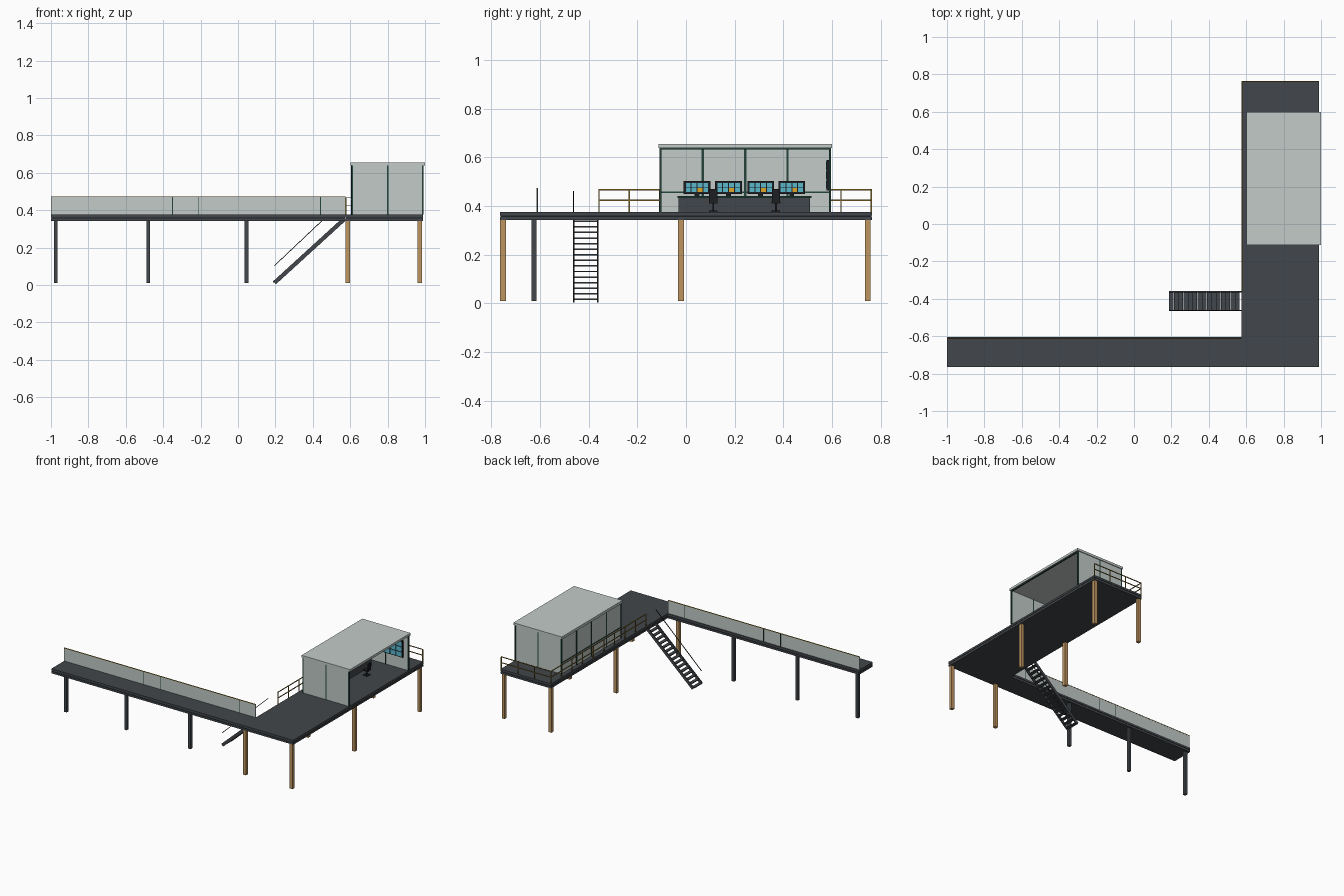
import bpy, math
from mathutils import Vector

if "Cube" in bpy.data.objects:
    bpy.data.objects.remove(bpy.data.objects["Cube"], do_unlink=True)


def material(name, r, g, b):
    m = bpy.data.materials.new(name)
    m.use_nodes = True
    m.diffuse_color = (r, g, b, 1)
    m.node_tree.nodes["Principled BSDF"].inputs["Base Color"].default_value = (r, g, b, 1)
    return m


DECK = material("deck grey", .055, .062, .07)
PANEL = material("pale panel", .54, .60, .58)
TIMBER = material("timber", .51, .30, .12)
RAIL = material("ochre rail", .30, .19, .03)
FRAME = material("dark green frame", .018, .06, .045)
BLACK = material("black", .012, .013, .016)
CYAN = material("screen cyan", .10, .48, .61)
AMBER = material("screen amber", .75, .38, .02)


def box(name, mat, x, y, z):
    """Box from (low, high) ranges along each axis."""
    lo, hi = zip(x, y, z)
    verts = [(a, b, c) for a in (lo[0], hi[0]) for b in (lo[1], hi[1]) for c in (lo[2], hi[2])]
    faces = [(0, 1, 3, 2), (4, 6, 7, 5), (0, 4, 5, 1), (2, 3, 7, 6), (0, 2, 6, 4), (1, 5, 7, 3)]
    me = bpy.data.meshes.new(name)
    me.from_pydata(verts, [], faces)
    me.materials.append(mat)
    ob = bpy.data.objects.new(name, me)
    bpy.context.collection.objects.link(ob)
    return ob


def around(c, w):
    return (c - w / 2, c + w / 2)


def bar(name, mat, a, b, width, depth):
    """Rectangular bar from a to b; depth lies in the vertical plane."""
    a, b = Vector(a), Vector(b)
    d = b - a
    ob = box(name, mat, (0, d.length), around(0, width), around(0, depth))
    ob.location = a
    ob.rotation_euler = (0, -math.atan2(d.z, math.hypot(d.x, d.y)), math.atan2(d.y, d.x))
    return ob


# Decks: two slabs with a dark joint between them
TOP = .376
for name, x, y in (("platform", (.575, .99), (-.765, .765)),
                   ("walkway", (-1, .575), (-.765, -.605))):
    box(name + "_floor", DECK, x, y, (.361, TOP))
    box(name + "_joint", BLACK, (x[0] + .002, x[1] - .002), (y[0] + .002, y[1] - .002), (.356, .361))
    box(name + "_base", DECK, x, y, (.342, .356))

# Support posts
for x in (.588, .972):
    for y in (-.752, -.02, .747):
        box("platform_post", TIMBER, around(x, .024), around(y, .024), (.01, .342))
for x in (-.975, -.48, .045):
    box("walkway_post", DECK, around(x, .02), around(-.625, .02), (.01, .342))

# Screen along the back of the walkway
box("walkway_screen", PANEL, (-1, .575), around(-.612, .004), (TOP, .47))
box("walkway_screen_cap", RAIL, (-1, .575), around(-.612, .006), (.47, .474))
for x in (-.35, -.21, .44):
    box("walkway_screen_post", FRAME, around(x, .005), around(-.612, .006), (TOP, .47))

# Guard rails on the inner and back edges of the platform
R = .005
for z in (.424, .467):
    box("side_rail", RAIL, around(.578, R), (-.36, .765), around(z, R))
    box("back_rail", RAIL, (.578, .988), around(.762, R), around(z, R))
for i in range(10):
    box("side_rail_post", RAIL, around(.578, R), around(-.358 + i * .1244, R), (TOP, .467))
for i in range(1, 4):
    box("back_rail_post", RAIL, around(.578 + i * .136, R), around(.762, R), (TOP, .467))

# Stairs
foot, head = Vector((.195, 0, .012)), Vector((.572, 0, .356))
for y in (-.362, -.462):
    off = Vector((0, y, 0))
    bar("stair_stringer", DECK, foot + off, head + off, .006, .022)
STEPS = 15
for i in range(STEPS):
    p = foot.lerp(head, (i + .2) / STEPS)
    box("stair_tread", DECK, around(p.x, .024), (-.462, -.362), around(p.z, .006))
lift = Vector((0, -.463, .092))
bar("stair_handrail", BLACK, foot + lift, head + lift + Vector((0, 0, .012)), .004, .004)

# Cabin shell, open on its outer side
X0, X1, Y0, Y1, EAVE = .61, .988, -.105, .592, .638
box("cabin_roof", PANEL, (.602, 1), (-.113, .6), (EAVE, .655))
box("cabin_inner_wall", PANEL, around(X0, .005), (Y0, Y1), (TOP, EAVE))
for y in (Y0, Y1):
    box("cabin_end_wall", PANEL, (X0, X1), around(y, .005), (TOP, EAVE))
    box("end_wall_mullion", FRAME, around(.8, .007), around(y, .008), (TOP, EAVE))
    for x in (X0, X1):
        box("cabin_corner_post", FRAME, around(x, .009), around(y, .009), (TOP, EAVE))
for i in (1, 2, 3):
    y = Y0 + i * (Y1 - Y0) / 4
    box("inner_wall_mullion", FRAME, around(X0, .01), around(y, .009), (TOP, EAVE))
box("inner_wall_rail", FRAME, around(X0, .01), (Y0, Y1), around(.457, .007))
for x in (X0, X1):
    box("eave_beam", FRAME, around(x, .009), (Y0, Y1), (EAVE - .006, EAVE))

# Control desk with four screens
box("desk", DECK, (.66, .74), (-.03, .51), (TOP, .434))
box("desk_top", FRAME, (.655, .75), (-.035, .515), (.434, .441))
for y in (.045, .175, .307, .435):
    box("monitor_stand", BLACK, around(.69, .012), around(y, .02), (.441, .452))
    box("monitor", BLACK, around(.69, .012), around(y, .11), (.449, .503))
    for col in range(4):
        for row in range(2):
            mat = AMBER if (col, row) == (2, 0) else CYAN
            box("monitor_tile", mat, (.696, .698), around(y - .036 + col * .024, .02),
                around(.466 + row * .02, .017))

# Wall display on the back end wall
box("wall_display", BLACK, (.65, .95), (.578, .59), (.465, .59))
for col in range(6):
    for row in range(3):
        box("wall_display_tile", CYAN, around(.68 + col * .048, .042), (.575, .578),
            around(.488 + row * .039, .033))

# Chairs
for y in (.112, .37):
    box("chair_base", BLACK, around(.8, .035), around(y, .035), (TOP, .381))
    box("chair_stem", BLACK, around(.8, .008), around(y, .008), (.381, .41))
    box("chair_seat", BLACK, around(.8, .04), around(y, .036), (.41, .418))
    box("chair_back", BLACK, around(.82, .007), around(y, .034), (.416, .47))
